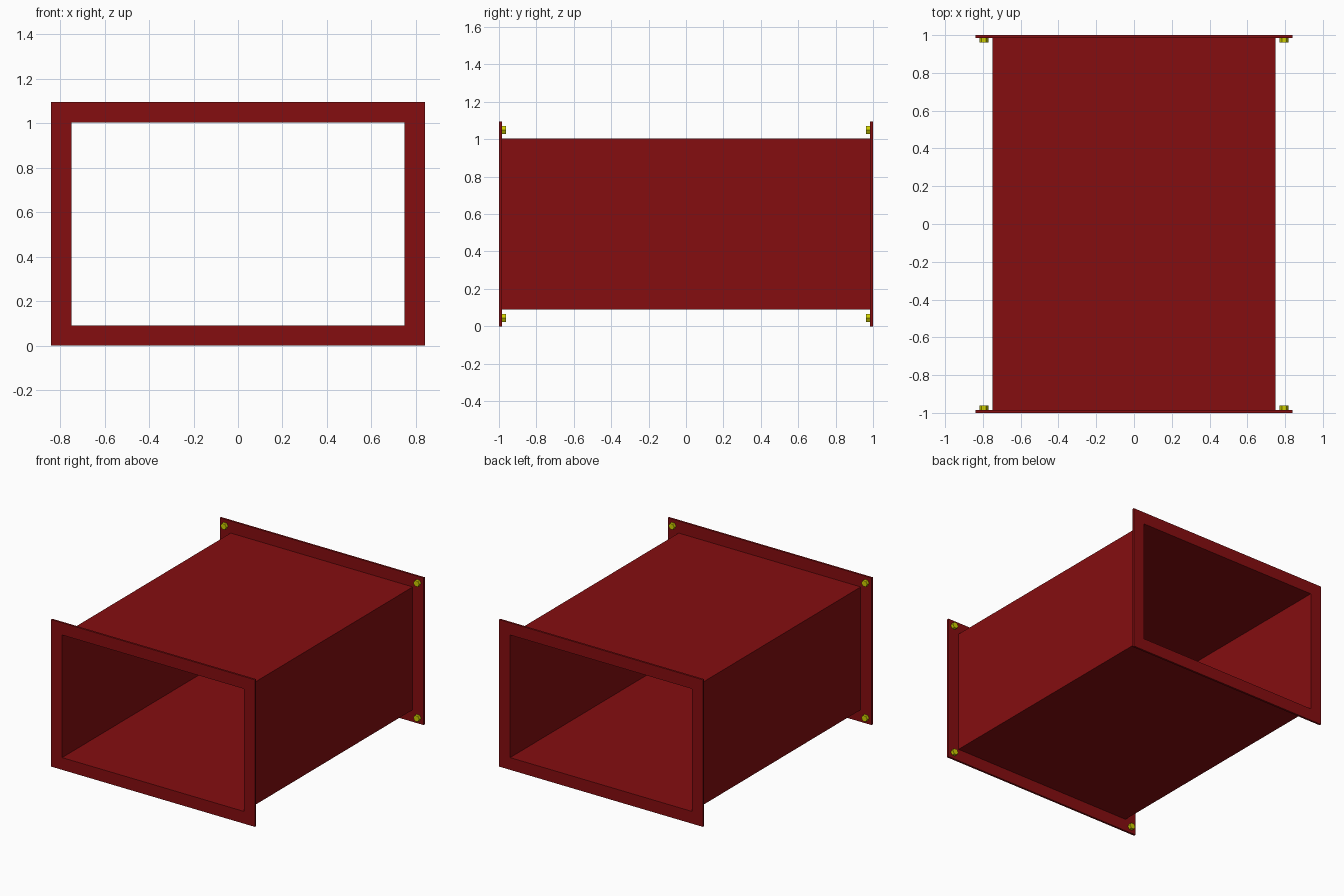
import bpy, bmesh, math

if "Cube" in bpy.data.objects:
    bpy.data.objects.remove(bpy.data.objects["Cube"])


def material(name, rgb):
    m = bpy.data.materials.new(name)
    m.diffuse_color = (*rgb, 1)
    m.use_nodes = True
    m.node_tree.nodes["Principled BSDF"].inputs["Base Color"].default_value = m.diffuse_color
    return m


RED = material("red_paint", (0.235, 0.004, 0.005))
YELLOW = material("yellow_bolt", (0.62, 0.62, 0.0))
HALF_L, FLANGE_T, WALL = 1.0, 0.015, 0.001
MID_Z = 0.5475


def finish(name, bm, mat):
    bmesh.ops.recalc_face_normals(bm, faces=bm.faces)
    me = bpy.data.meshes.new(name)
    bm.to_mesh(me)
    bm.free()
    me.materials.append(mat)
    ob = bpy.data.objects.new(name, me)
    bpy.context.collection.objects.link(ob)
    return ob


def frame(name, outer, inner, y0, y1):
    """Rectangular tube along y; outer and inner are (half width, half height)."""
    bm = bmesh.new()

    def ring(size, y):
        return [bm.verts.new((sx * size[0], y, MID_Z + sz * size[1]))
                for sx, sz in ((-1, -1), (1, -1), (1, 1), (-1, 1))]

    rings = [ring(outer, y0), ring(outer, y1), ring(inner, y1), ring(inner, y0)]
    for k in range(4):
        a, b = rings[k], rings[(k + 1) % 4]
        for i in range(4):
            j = (i + 1) % 4
            bm.faces.new((a[i], a[j], b[j], b[i]))
    return finish(name, bm, RED)


def hex_bolt(name, x, z, y0, y1, r=0.024):
    """Hexagonal bolt head extruded along y."""
    bm = bmesh.new()
    base = bm.faces.new([bm.verts.new((x + r * math.cos(i * math.pi / 3), y0,
                                       z + r * math.sin(i * math.pi / 3)))
                         for i in range(6)])
    geom = bmesh.ops.extrude_face_region(bm, geom=[base], use_keep_orig=True)["geom"]
    bmesh.ops.translate(bm, vec=(0, y1 - y0, 0),
                        verts=[g for g in geom if isinstance(g, bmesh.types.BMVert)])
    return finish(name, bm, YELLOW)


# Thin-walled duct body
duct_y = HALF_L - FLANGE_T
frame("duct_body", (0.75, 0.4575), (0.75 - WALL, 0.4575 - WALL), -duct_y, duct_y)

# End flanges with a bolt head on the inner face of every corner
for end, s in (("front", -1), ("back", 1)):
    frame(end + "_flange", (0.84, MID_Z), (0.75 - WALL, 0.4575 - WALL),
          s * duct_y, s * HALF_L)
    for side, sx in (("left", -1), ("right", 1)):
        for level, sz in (("lower", -1), ("upper", 1)):
            hex_bolt(f"{end}_{level}_{side}_bolt", sx * 0.795, MID_Z + sz * 0.5025,
                     s * duct_y, s * 0.962)
